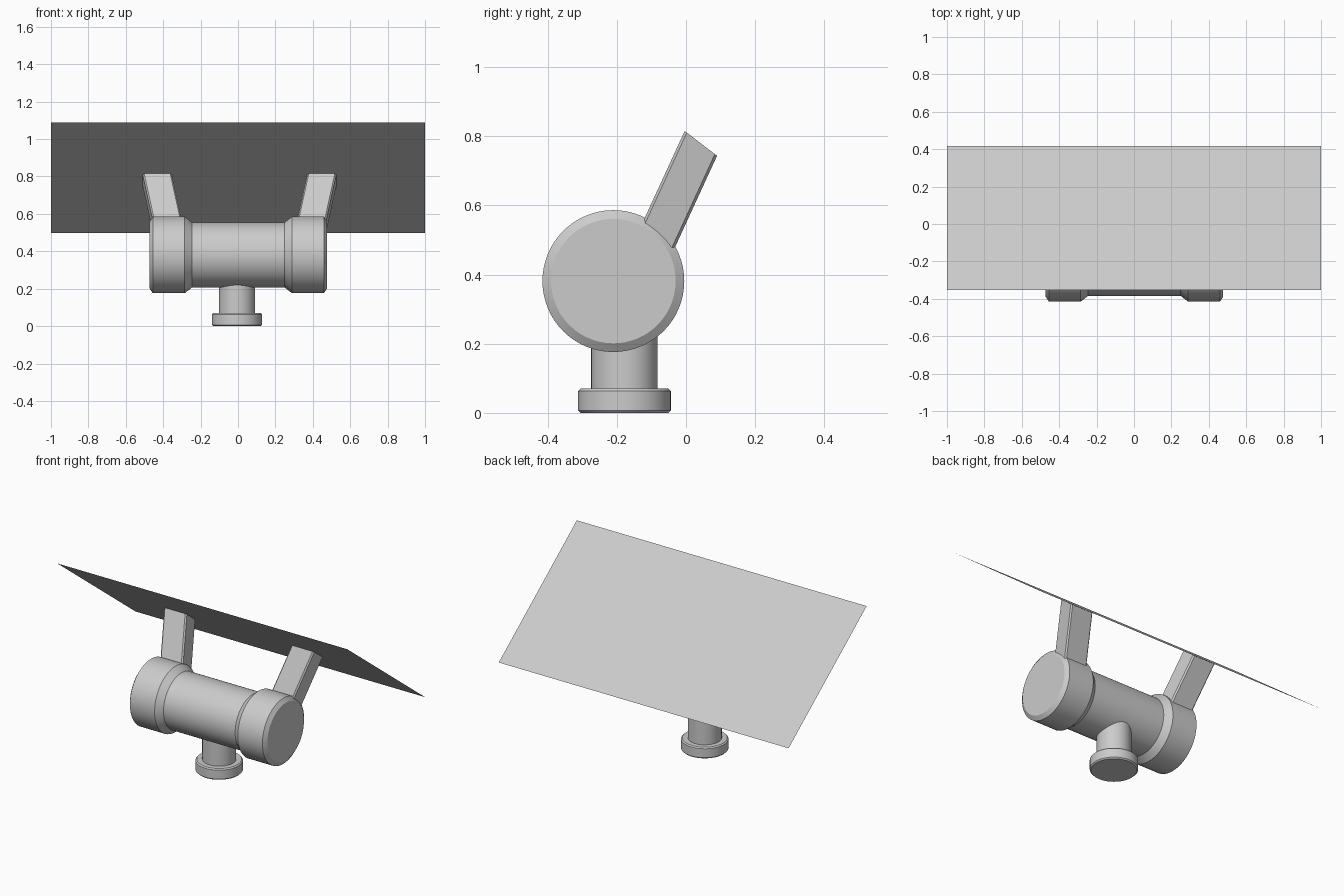
import bpy, bmesh
from math import radians, cos, sin, pi
from mathutils import Vector

if "Cube" in bpy.data.objects:
    bpy.data.objects.remove(bpy.data.objects["Cube"])


def finish(name, bm, smooth=True):
    bmesh.ops.recalc_face_normals(bm, faces=bm.faces)
    me = bpy.data.meshes.new(name)
    bm.to_mesh(me)
    bm.free()
    ob = bpy.data.objects.new(name, me)
    bpy.context.collection.objects.link(ob)
    if smooth:
        bpy.ops.object.select_all(action='DESELECT')
        ob.select_set(True)
        bpy.context.view_layer.objects.active = ob
        bpy.ops.object.shade_smooth_by_angle(angle=radians(30))
    return ob


def turned(name, profile, centre, axis, n=64):
    """Solid of revolution from (position along axis, radius) pairs."""
    bm = bmesh.new()
    rings = []
    for t, r in profile:
        ring = []
        for i in range(n):
            a = 2 * pi * i / n
            u, v = r * cos(a), r * sin(a)
            p = (t, u, v) if axis == 'X' else (u, v, t)
            ring.append(bm.verts.new(Vector(centre) + Vector(p)))
        rings.append(ring)
    for a, b in zip(rings, rings[1:]):
        for i in range(n):
            j = (i + 1) % n
            bm.faces.new((a[i], a[j], b[j], b[i]))
    bm.faces.new(rings[0])
    bm.faces.new(rings[-1])
    return finish(name, bm)


# foot and post
turned("base_foot", [(0, 0.127), (0.007, 0.134), (0.063, 0.134), (0.07, 0.127)],
       (-0.005, -0.178, 0), 'Z')
turned("post", [(0.06, 0.096), (0.30, 0.096)], (-0.005, -0.178, 0), 'Z')

# horizontal barrel with thicker chamfered end caps
half = [(0.247, 0.174), (0.287, 0.205), (0.457, 0.205), (0.474, 0.18)]
profile = [(-x, r) for x, r in reversed(half)] + half
turned("barrel", profile, (0.002, -0.21, 0.381), 'X')

# slanted struts, ends cut parallel to the panel
slope = Vector((0, 0.793, -0.609))
for side, name in ((-1, "left_strut"), (1, "right_strut")):
    top = Vector((side * 0.44 + 0.008, 0.043, 0.779))
    run = Vector((side * 0.22, 0.46, 1)) * 0.36
    w, d, c = 0.0775, 0.059, 0.008
    section = [(-w + c, -d), (w - c, -d), (w, -d + c), (w, d - c),
               (w - c, d), (-w + c, d), (-w, d - c), (-w, -d + c)]
    bm = bmesh.new()
    ends = [[bm.verts.new(p + Vector((x, 0, 0)) + slope * s) for x, s in section]
            for p in (top - run, top)]
    for i in range(8):
        j = (i + 1) % 8
        bm.faces.new((ends[0][i], ends[0][j], ends[1][j], ends[1][i]))
    bm.faces.new(ends[0])
    bm.faces.new(ends[1])
    finish(name, bm, smooth=False)

# tilted flat panel, high at the front
bm = bmesh.new()
bm.faces.new([bm.verts.new(p) for p in ((-1, -0.352, 1.09), (1, -0.352, 1.09),
                                        (1, 0.417, 0.497), (-1, 0.417, 0.497))])
panel = finish("panel", bm, smooth=False)
if panel.data.polygons[0].normal.z < 0:
    panel.data.flip_normals()
